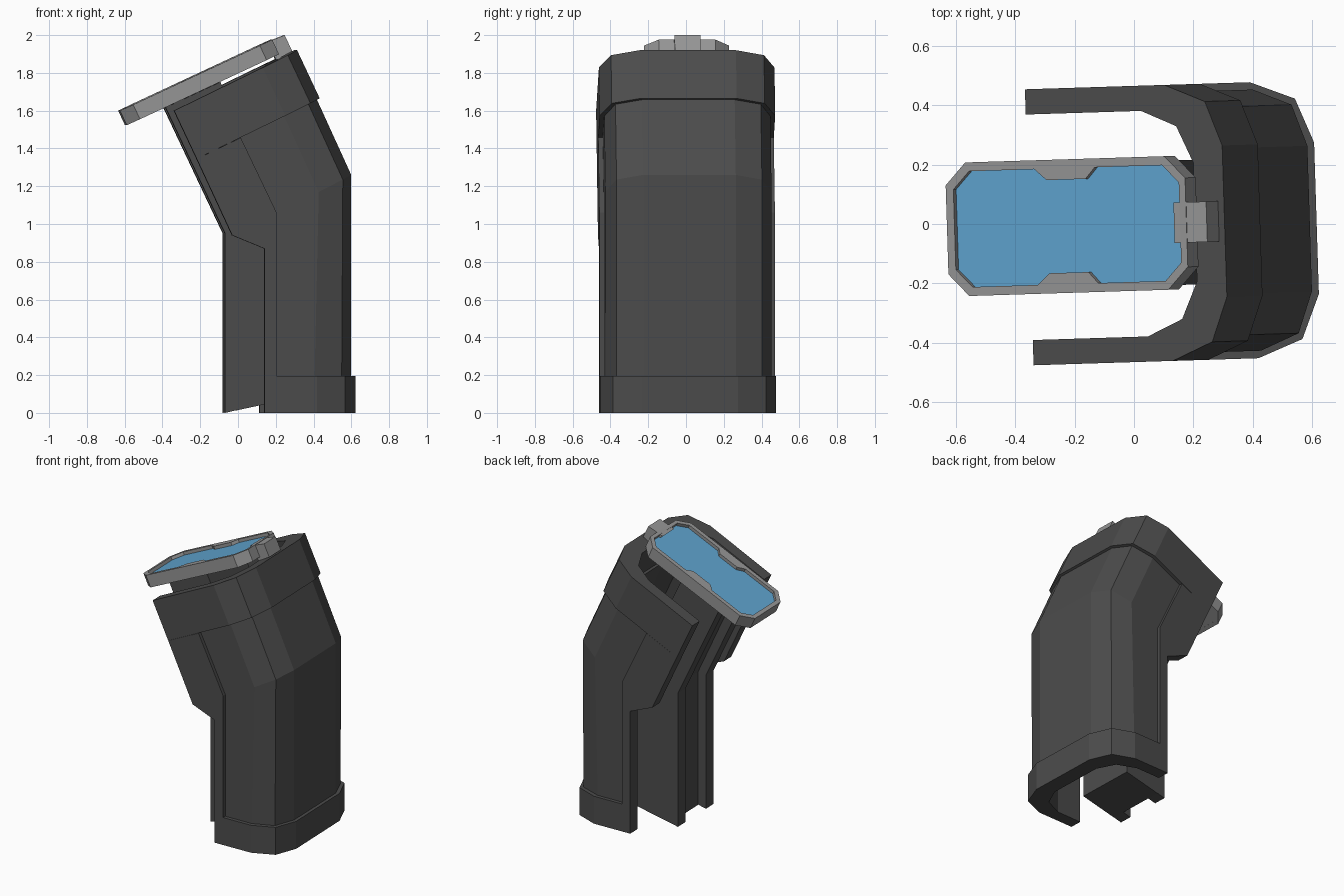
import bpy, math
import bmesh
from mathutils import Matrix

if "Cube" in bpy.data.objects:
    bpy.data.objects.remove(bpy.data.objects["Cube"])

TURN = Matrix.Rotation(math.radians(1.8), 4, 'Z')   # whole model is turned slightly


def material(name, rgb):
    m = bpy.data.materials.new(name)
    m.diffuse_color = (*rgb, 1)
    m.use_nodes = True
    m.node_tree.nodes["Principled BSDF"].inputs["Base Color"].default_value = m.diffuse_color
    return m


DARK = material("dark_grey", (0.072, 0.072, 0.072))
GREY = material("mid_grey", (0.30, 0.30, 0.30))
BLUE = material("screen_blue", (0.115, 0.37, 0.62))


def build(name, rings, mat, closed_rings=False):
    """Loft rings of equal length, capped at both ends (or joined in a loop)."""
    bm = bmesh.new()
    rows = [[bm.verts.new(TURN @ Matrix.Translation(p).to_translation()) for p in r] for r in rings]
    n = len(rows[0])
    pairs = list(zip(rows, rows[1:]))
    if closed_rings:
        pairs.append((rows[-1], rows[0]))
    for a, b in pairs:
        for i in range(n):
            j = (i + 1) % n
            bm.faces.new((a[i], a[j], b[j], b[i]))
    if not closed_rings:
        bm.faces.new(rows[0])
        bm.faces.new(rows[-1][::-1])
    bmesh.ops.recalc_face_normals(bm, faces=bm.faces)
    me = bpy.data.meshes.new(name)
    bm.to_mesh(me)
    bm.free()
    me.materials.append(mat)
    ob = bpy.data.objects.new(name, me)
    bpy.context.collection.objects.link(ob)
    return ob


def prism(name, xz, y0, y1, mat):
    return build(name, [[(x, y, z) for x, z in xz] for y in (y0, y1)], mat)


# U-shaped shell sections: (distance from the back, half width)
RAISED = [(0, .255), (.06, .405), (.21, .465)]
INSET = [(0, .245), (.055, .385), (.2, .44)]
INNER = [(.11, .2), (.17, .325), (.3, .38)]


def u_ring(left, right, outer):
    dx, dz = left[0] - right[0], left[1] - right[1]
    w = math.hypot(dx, dz)
    half = outer + [(w, outer[-1][1]), (w, INNER[-1][1])] + INNER[::-1]
    out, inn = half[:4], half[4:]
    pts = [(d, -y) for d, y in out[::-1]] + out + inn + [(d, -y) for d, y in inn[::-1]]
    return [(right[0] + dx * d / w, y, right[1] + dz * d / w) for d, y in pts]


def u_loft(name, edges, outer):
    return build(name, [u_ring(l, r, outer) for l, r in edges], DARK)


# Shell: base collar, bent inset body, top collar
u_loft("base_collar", [((.125, 0), (.615, 0)), ((.125, .195), (.615, .195))], RAISED)
u_loft("shell_body", [((.16, .19), (.592, .19)), ((.16, 1.04), (.592, 1.26)),
                      ((-.04, 1.46), (.405, 1.67))], INSET)
u_loft("top_collar", [((-.233, 1.345), (.425, 1.665)), ((-.353, 1.6), (.305, 1.92))], RAISED)

# Raised side arms and the inner column's ribs, mirrored in y
ARM = [(.125, .19), (.125, .87), (-.045, .94), (-.233, 1.345), (0, 1.457), (.19, 1.06), (.19, .19)]
RIB = [(-.075, 0), (-.075, .95), (-.39, 1.617), (-.3, 1.66), (.03, .97), (.03, .025)]
for side, s in (("front", -1), ("rear", 1)):
    prism(side + "_arm", ARM, s * .38, s * .465, DARK)
    prism(side + "_rib", RIB, s * .12, s * .21, DARK)

# Inner column core, set back between the ribs
prism("column_core", [(-.015, .013), (-.015, .96), (-.33, 1.645), (-.1, 1.752), (.25, 1.03), (.25, .07)],
      -.21, .21, DARK)

# Tilted lid: local u along the slope, v across, h along the normal
C, S = math.cos(math.radians(25)), math.sin(math.radians(25))


def lid(u, v, h):
    return (-.63 + u * C - h * S, v, 1.6 + u * S + h * C)


def oct_ring(u0, u1, w, c, h):
    p = [(u0 + c, -w), (u1 - c, -w), (u1, c - w), (u1, w - c),
         (u1 - c, w), (u0 + c, w), (u0, w - c), (u0, c - w)]
    return [lid(u, v, h) for u, v in p]


OUT, INS = (0, .89, .225, .075), (.028, .866, .195, .06)
build("lid_rim", [oct_ring(*OUT, -.085), oct_ring(*OUT, 0), oct_ring(*INS, 0),
                  oct_ring(*INS, -.085)], GREY, True)
build("lid_base", [oct_ring(*INS, -.084), oct_ring(*INS, -.03)], GREY)
build("screen", [oct_ring(*INS, -.03), oct_ring(*INS, -.022)], BLUE)
for side, s in (("front", -1), ("rear", 1)):
    tab = [(.325, .2), (.375, .157), (.52, .157), (.56, .2)]
    build(side + "_rim_tab", [[lid(u, s * v, h) for u, v in tab] for h in (-.04, 0)], GREY)

# Latch joining the lid to the shell
prism("latch", [(.135, 1.957), (.245, 2.0), (.285, 1.915), (.2, 1.868), (.17, 1.93)], -.068, .068, GREY)
